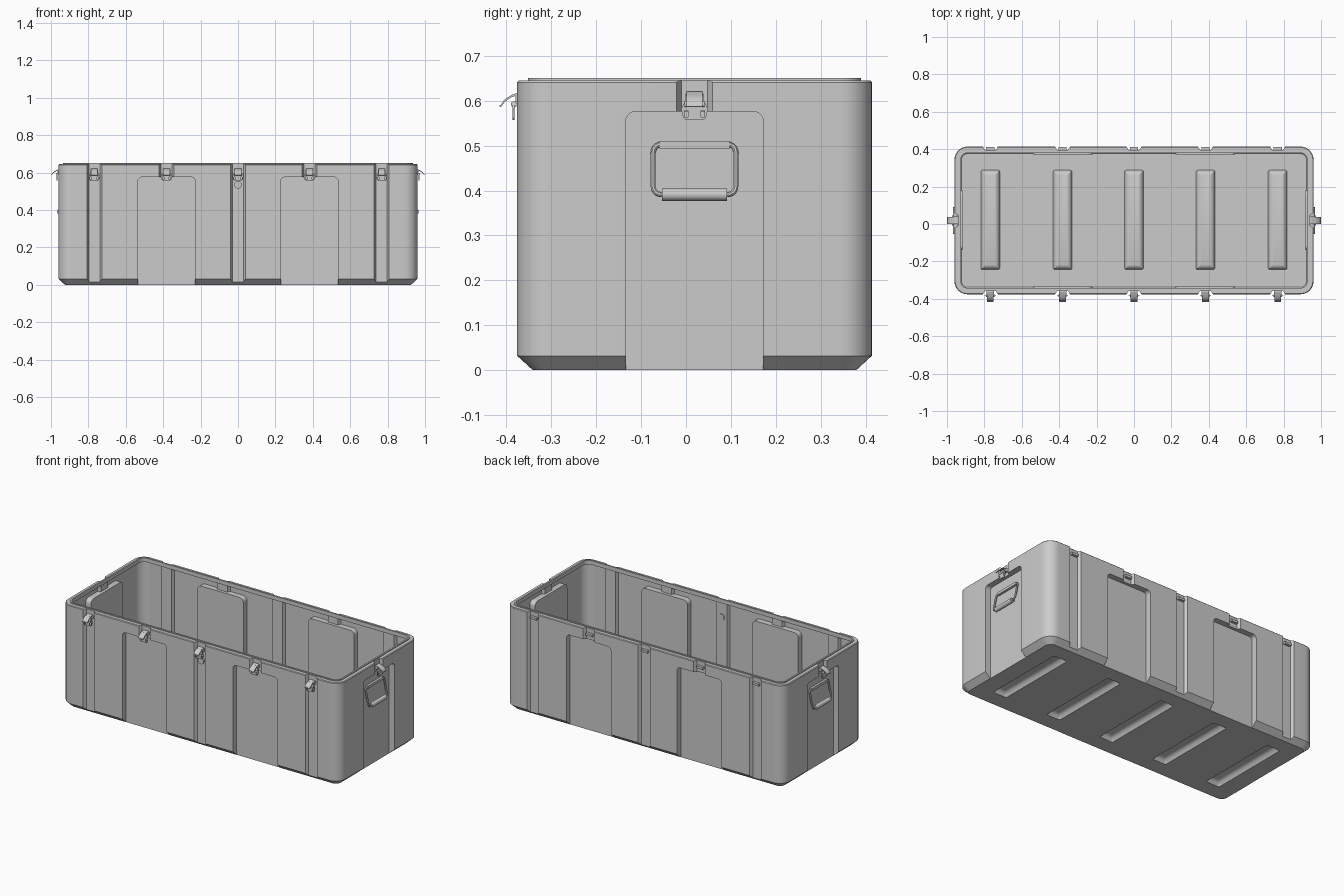
import bpy, bmesh, math
from mathutils import Matrix, Vector

if "Cube" in bpy.data.objects:
    bpy.data.objects.remove(bpy.data.objects["Cube"])

HX, HY, CY, T = 0.96, 0.395, 0.019, 0.006   # half sizes, y centre, shell thickness
RIBS = (-0.768, -0.382, 0, 0.382, 0.768)


def to_object(name, bm, mat=Matrix()):
    bmesh.ops.recalc_face_normals(bm, faces=bm.faces)
    me = bpy.data.meshes.new(name)
    bm.to_mesh(me)
    bm.free()
    me.transform(mat)
    ob = bpy.data.objects.new(name, me)
    bpy.context.collection.objects.link(ob)
    return ob


def rrect(hx, hy, r, n=8):
    """Outline of a rounded rectangle."""
    pts = []
    for k, (sx, sy) in enumerate(((1, 1), (-1, 1), (-1, -1), (1, -1))):
        for i in range(n + 1):
            a = math.pi / 2 * (k + i / n)
            pts.append((sx * (hx - r) + r * math.cos(a), sy * (hy - r) + r * math.sin(a)))
    return pts


def loft(name, hx, hy, r, sections, mat):
    """Stack of rounded rectangles, each given as (inset, z)."""
    bm = bmesh.new()
    rings = [[bm.verts.new((x, y, z)) for x, y in rrect(hx - d, hy - d, max(r - d, 0.004))]
             for d, z in sections]
    for a, b in zip(rings, rings[1:]):
        for i in range(len(a)):
            j = (i + 1) % len(a)
            bm.faces.new((a[i], a[j], b[j], b[i]))
    bm.faces.new(rings[0])
    bm.faces.new(rings[-1])
    return to_object(name, bm, mat)


def prism(name, pts, vec, mat=Matrix()):
    bm = bmesh.new()
    f = bm.faces.new([bm.verts.new(p) for p in pts])
    ext = bmesh.ops.extrude_face_region(bm, geom=[f])['geom']
    bmesh.ops.translate(bm, verts=[v for v in ext if isinstance(v, bmesh.types.BMVert)], vec=vec)
    # the source face may be dropped by the extrude, so close the base again if needed
    edges = [e for e in bm.edges if e.is_boundary]
    if edges:
        bmesh.ops.holes_fill(bm, edges=edges)
    return to_object(name, bm, mat)


def box(name, a, b, mat=Matrix()):
    pts = [(a[0], a[1], a[2]), (b[0], a[1], a[2]), (b[0], b[1], a[2]), (a[0], b[1], a[2])]
    return prism(name, pts, (0, 0, b[2] - a[2]), mat)


def cylinder(name, r, length, axis, at, mat=Matrix(), seg=24):
    bm = bmesh.new()
    bmesh.ops.create_cone(bm, cap_ends=True, segments=seg, radius1=r, radius2=r, depth=length)
    rot = Vector((0, 0, 1)).rotation_difference(Vector(axis)).to_matrix().to_4x4()
    return to_object(name, bm, mat @ Matrix.Translation(at) @ rot)


def wall(side, u):
    """Local frame on a wall: x along it, -y outward. Sides 0-3: front, right, back, left."""
    h = HX if side % 2 else HY
    return (Matrix.Translation((0, CY, 0)) @ Matrix.Rotation(side * math.pi / 2, 4, 'Z')
            @ Matrix.Translation((u, -h, 0)))


def cut(ob, cutters):
    for c in cutters:
        m = ob.modifiers.new('cut', 'BOOLEAN')
        m.operation, m.solver, m.object = 'DIFFERENCE', 'EXACT', c
    bpy.context.view_layer.update()
    dg = bpy.context.evaluated_depsgraph_get()
    me = bpy.data.meshes.new_from_object(ob.evaluated_get(dg))
    ob.modifiers.clear()
    ob.data = me
    for c in cutters:
        bpy.data.objects.remove(c)


def recesses(g):
    """Panel, groove and floor-slot cutters, grown by g."""
    out = []
    for side in range(4):
        # tall rounded panels
        for u in ((0,) if side % 2 else (-0.382, 0.382)):
            top = 0.576 + g
            pts = [(x, 0.036 + g, z + top - 0.4) for x, z in rrect(0.153 + g, 0.4, 0.022 + g)]
            out.append(prism('panel_cutter', pts, (0, -0.2, 0), wall(side, u)))
        # latch grooves, full height except above the panels
        for u in ((0,) if side % 2 else RIBS):
            low = 0.56 if side % 2 or abs(u) == 0.382 else -0.1
            d = 0.018 + g
            pts = [(-0.04 - g, -0.1, low), (-0.04 - g, 0, low), (-0.029 - g, d, low),
                   (0.029 + g, d, low), (0.04 + g, 0, low), (0.04 + g, -0.1, low)]
            out.append(prism('groove_cutter', pts, (0, 0, 0.75 - low), wall(side, u)))
    # slots pressed up into the floor
    for x in RIBS:
        secs = [(-0.004, -0.05), (0, 0), (0.008, 0.016 + g), (0.016, 0.024 + g), (0.026, 0.028 + g)]
        out.append(loft('slot_cutter', 0.047 + g, 0.262 + g, 0.012, secs,
                        Matrix.Translation((x, 0.022, 0))))
    return out


# Shell: outer form minus a matching inner form, leaving an inward rim
centre = Matrix.Translation((0, CY, 0))
shell = loft('case_shell', HX, HY, 0.07, [(0.035, 0), (0, 0.032), (0, 0.641), (0.004, 0.645),
                                         (0.024, 0.645), (0.024, 0.651)], centre)
inner = loft('inner_cutter', HX, HY, 0.07, [(0.038, T), (T, 0.035), (T, 0.622), (0.034, 0.626),
                                           (0.034, 0.72)], centre)
cut(shell, recesses(0))
cut(inner, recesses(T))
cut(shell, [inner])

# Latches on the front and both ends
for side, us in ((0, RIBS), (1, (0,)), (3, (0,))):
    for u in us:
        m = wall(side, u)
        box('latch_base', (-0.02, -0.004, 0.598), (0.02, 0.019, 0.616), m)
        half = [(0.02, 0.557), (0.025, 0.562), (0.03, 0.582), (0.022, 0.597)]
        outline = half + [(-x, z) for x, z in reversed(half)]
        plate = prism('latch_plate', [(x, -0.006, z) for x, z in outline], (0, -0.004, 0), m)
        cut(plate, [box('hole_cutter', (s * 0.018 - 0.004, -0.03, 0.564),
                        (s * 0.018 + 0.004, 0.03, 0.578), m) for s in (-1, 1)])
        path = [(0.012, 0.616), (-0.012, 0.608), (-0.027, 0.598), (-0.036, 0.586), (-0.040, 0.587),
                (-0.039, 0.591), (-0.036, 0.591), (-0.028, 0.603), (-0.012, 0.613), (0.012, 0.621)]
        prism('latch_lever', [(-0.018, y, z) for y, z in path], (0.036, 0, 0), m)
        cylinder('latch_pin', 0.007, 0.044, (1, 0, 0), (0, -0.007, 0.592), m, 16)

# Lid catches in the back grooves
for u in RIBS:
    box('back_catch', (-0.022, 0.002, 0.604), (0.022, 0.019, 0.618), wall(2, u))

# Pressure valve below the middle latch
cylinder('pressure_valve', 0.02, 0.022, (0, 1, 0), (0, 0.018, 0.535), wall(0, 0))

# End handles: wire loop, hinge bar and grip
for side in (1, 3):
    m = wall(side, 0)
    cu = bpy.data.curves.new('handle_loop', 'CURVE')
    cu.dimensions = '3D'
    cu.bevel_depth, cu.bevel_resolution = 0.006, 2
    pts = rrect(0.092, 0.056, 0.018, 5)
    sp = cu.splines.new('POLY')
    sp.points.add(len(pts) - 1)
    sp.use_cyclic_u = True
    for p, (x, z) in zip(sp.points, pts):
        p.co = (x, 0.018 + 0.2 * z, z + 0.447, 1)
    tmp = bpy.data.objects.new('tmp', cu)
    bpy.context.collection.objects.link(tmp)
    bpy.context.view_layer.update()
    me = bpy.data.meshes.new_from_object(tmp.evaluated_get(bpy.context.evaluated_depsgraph_get()))
    bpy.data.objects.remove(tmp)
    me.transform(m)
    bpy.context.collection.objects.link(bpy.data.objects.new('handle_loop', me))
    box('handle_mount', (-0.078, 0.022, 0.494), (0.078, 0.037, 0.510), m)
    cylinder('handle_grip', 0.014, 0.144, (1, 0, 0), (0, 0.007, 0.391), m)

# Smooth shading with sharp edges kept
bpy.ops.object.select_all(action='SELECT')
bpy.context.view_layer.objects.active = shell
bpy.ops.object.shade_smooth_by_angle(angle=math.radians(28))
